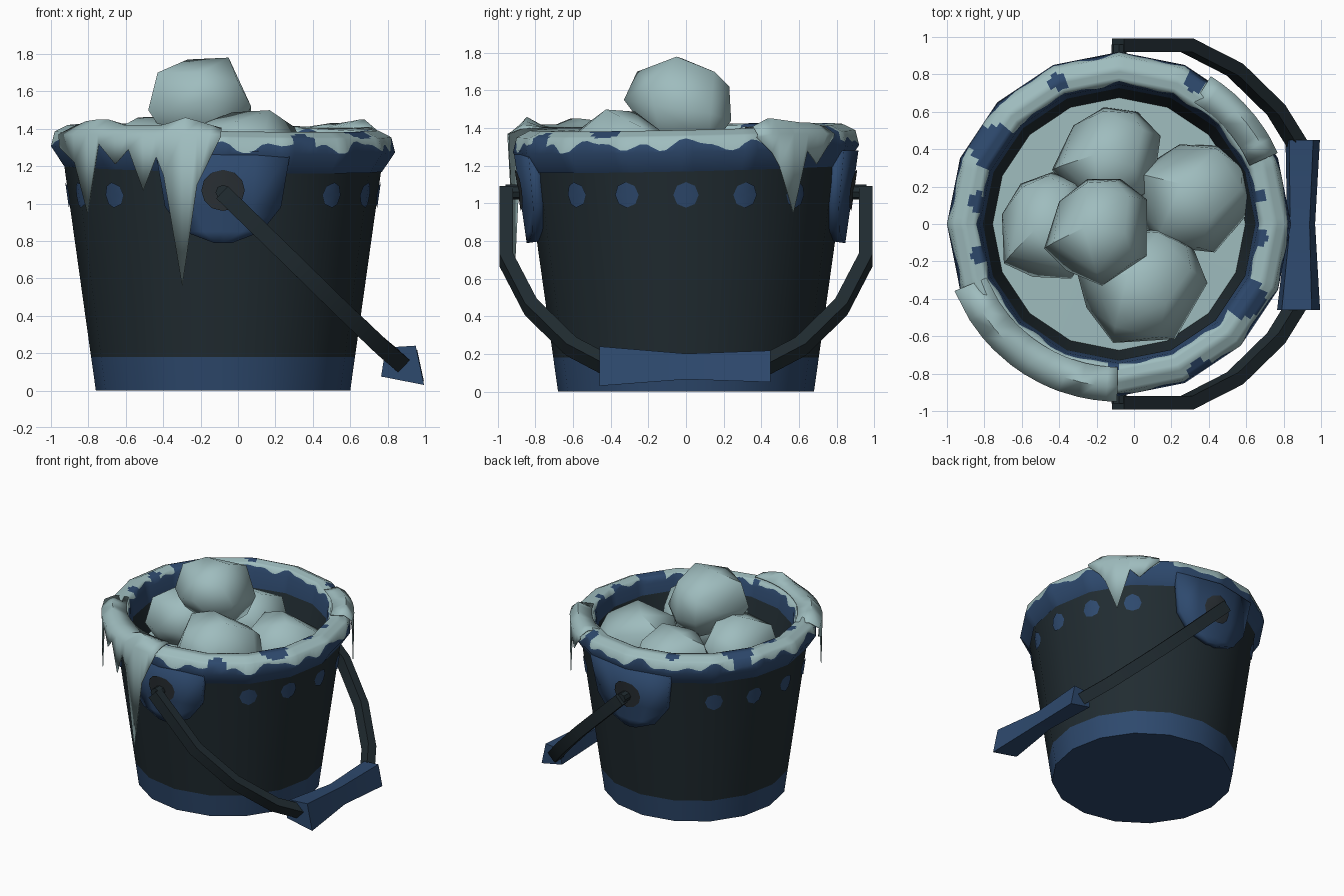
import bpy, bmesh, math, random
from mathutils import Vector

if "Cube" in bpy.data.objects:
    bpy.data.objects.remove(bpy.data.objects["Cube"])

random.seed(4)
CX = -0.08          # bucket axis
SIDES = 16


def material(name, rgb):
    m = bpy.data.materials.new(name)
    m.diffuse_color = (*rgb, 1)
    m.use_nodes = True
    m.node_tree.nodes["Principled BSDF"].inputs["Base Color"].default_value = m.diffuse_color
    return m


DARK = material("dark_metal", (0.015, 0.025, 0.031))
BLUE = material("blue_paint", (0.027, 0.067, 0.155))
SNOW = material("snow", (0.345, 0.505, 0.515))
GREY = material("grey_bolt", (0.025, 0.032, 0.038))


def make(name, verts, faces, mats, idx=None, angle=40):
    me = bpy.data.meshes.new(name)
    me.from_pydata([tuple(v) for v in verts], [], faces)
    for m in mats:
        me.materials.append(m)
    for i, p in enumerate(me.polygons):
        p.use_smooth = True
        if idx:
            p.material_index = idx[i]
    me.set_sharp_from_angle(angle=math.radians(angle))
    ob = bpy.data.objects.new(name, me)
    bpy.context.collection.objects.link(ob)
    return ob


def poly_r(r, th):
    """Radius of the 16-sided outline at an angle."""
    step = 2 * math.pi / SIDES
    return r * math.cos(step / 2) / math.cos(th % step - step / 2)


def polar(r, th, z):
    return (CX + r * math.cos(th), r * math.sin(th), z)


def tilted(r, th, z):
    """The rim leans slightly up to the back left."""
    return polar(r, th, z + 0.022 * r * math.sin(th) - 0.018 * r * math.cos(th))


def grid(name, rows, mats, idx=None, closed=False, angle=40):
    """Skin rows of points; idx(i, j) picks the colour of each face."""
    n = len(rows[0])
    faces, mi = [], []
    for i in range(len(rows) - 1):
        for j in range(n if closed else n - 1):
            k = (j + 1) % n
            faces.append((i * n + j, i * n + k, (i + 1) * n + k, (i + 1) * n + j))
            mi.append(idx(i, j) if idx else 0)
    return make(name, [p for r in rows for p in r], faces, mats, mi, angle)


def solidify(ob, t):
    m = ob.modifiers.new("thickness", "SOLIDIFY")
    m.thickness, m.offset = t, -1


def body_r(z):
    return 0.68 + 0.17 * z / 1.2


# Bucket shell: base, blue foot band, dark wall
def ring(r, z):
    return [polar(r, 2 * math.pi * j / SIDES, z) for j in range(SIDES)]


grid("bucket_body", [ring(0.001, 0), ring(0.68, 0), ring(body_r(0.18), 0.18), ring(0.85, 1.21)],
     [DARK, BLUE], lambda i, j: 1 if i < 2 else 0, True)
grid("inner_wall", [ring(0.73, 1.25), ring(0.67, 1.03)], [DARK], None, True)
grid("snow_floor", [ring(0.68, 1.05), ring(0.001, 1.06)], [SNOW], None, True)

# Rolled rim with a ragged snow covering and bare blue patches
N = SIDES * 10


def wave():
    ph = [random.uniform(0, 6.28) for _ in range(3)]
    return [max(0.03, min(0.97, 0.45 + 0.22 * math.sin(11 * t + ph[0]) + 0.2 * math.sin(19 * t + ph[1])
            + 0.18 * math.sin(29 * t + ph[2]))) for t in (2 * math.pi * j / N for j in range(N))]


def mix(a, b, f):
    return (a[0] + (b[0] - a[0]) * f, a[1] + (b[1] - a[1]) * f)


P = [(0.85, 1.185), (0.92, 1.29), (0.90, 1.37), (0.83, 1.405), (0.765, 1.395), (0.745, 1.35), (0.725, 1.21)]
bare = [(-.75, .41, .12), (.59, -.39, .11), (.33, .76, .06), (-.40, .76, .05), (-.84, .12, .05),
        (-.82, -.16, .05), (.67, -.07, .05), (.35, -.78, .06), (.66, .15, .04), (-.10, -.75, .03)]
outer, inner = wave(), wave()
columns = []
for j in range(N):
    th = 2 * math.pi * j / N
    prof = [P[0], P[1], mix(P[1], P[2], outer[j])]
    prof += [mix(P[2], P[3], k / 4) for k in range(4)] + [mix(P[3], P[4], k / 4) for k in range(5)]
    prof += [mix(P[4], P[5], inner[j]), P[5], P[6]]
    columns.append([tilted(poly_r(r, th), th, z) for r, z in prof])
rim_rows = list(zip(*columns))


def rim_colour(i, j):
    if not 2 <= i <= 11:
        return 0
    a, b = Vector(rim_rows[i][j]), Vector(rim_rows[i + 1][(j + 1) % N])
    c = (a + b) / 2
    return 0 if any(math.hypot(c.x - x, c.y - y) < r for x, y, r in bare) else 1


grid("rim", rim_rows, [BLUE, SNOW], rim_colour, True, 60)


# Hanging snow with icicles: (angle, top height, bottom height)
def snow_drape(name, r, cols):
    rows = [[polar(r - 0.005, t, zb) for t, _, zb in cols],
            [polar(r, t, 1.37) for t, _, _ in cols],
            [polar(0.87, t, zt) for t, zt, _ in cols],
            [polar(0.765, t, 1.405) for t, _, _ in cols]]
    solidify(grid(name, rows, [SNOW], angle=60), 0.006)


front = [(-.96, 1.41, 1.30), (-.88, 1.44, 1.22), (-.81, 1.45, .95), (-.75, 1.45, 1.32), (-.66, 1.42, 1.21),
         (-.59, 1.42, 1.29), (-.51, 1.42, 1.07), (-.44, 1.42, 1.25), (-.40, 1.43, 1.15), (-.30, 1.46, .56),
         (-.22, 1.44, 1.10), (-.15, 1.42, 1.24), (-.09, 1.40, 1.36)]
snow_drape("front_icicles", 0.95, [(2 * math.pi - math.acos((x - CX) / 0.95), a, b) for x, a, b in front])
side = [(.38, 1.41, 1.35), (.46, 1.45, 1.27), (.50, 1.45, 1.20), (.575, 1.44, .95), (.65, 1.43, 1.28),
        (.70, 1.43, 1.21), (.75, 1.42, 1.29), (.79, 1.41, 1.35)]
snow_drape("side_icicles", 0.93, [(math.asin(y / 0.93), a, b) for y, a, b in side])


# Round plates wrapped on the wall
def wall_disc(name, th0, z0, rad, off, mat, n):
    def on_wall(u, z):
        th = th0 + u / body_r(z0)
        return polar(poly_r(body_r(z), th) + off, th, z)
    pts = [on_wall(0, z0)]
    for k in range(n):
        a = 2 * math.pi * k / n + math.pi / 2
        pts.append(on_wall(rad * math.cos(a), z0 + rad * math.sin(a)))
    return make(name, pts, [(0, k + 1, (k + 1) % n + 1) for k in range(n)], [mat])


for k in (-2, -1, 0, 1, 2, 6, 7, 8, 9, 10):
    wall_disc("rivet", math.radians(22.5 * k), 1.045, 0.068, 0.006, BLUE, 8)

# Handle lugs with round bolt plates, front and back
for side_name, th0 in (("front", 1.5 * math.pi), ("back", 0.5 * math.pi)):
    rows = []
    for z, w in ((0.79, 0.05), (0.85, 0.21), (0.98, 0.31), (1.28, 0.36)):
        row = []
        for f in (-1, -0.5, 0, 0.5, 1):
            th = th0 + math.asin(f * w / (body_r(z) + 0.05))
            row.append(polar(poly_r(body_r(z), th) + 0.055, th, z))
        rows.append(row)
    solidify(grid(side_name + "_lug", rows, [BLUE]), 0.07)
    wall_disc(side_name + "_bolt_plate", th0, 1.07, 0.11, 0.063, GREY, 12)


# Carrying handle: square bar swept along a bent path, mirrored to the back
def loft(name, rings, mat):
    n = len(rings[0])
    ob = grid(name, rings, [mat], None, True, 30)
    bm = bmesh.new()
    bm.from_mesh(ob.data)
    bm.verts.ensure_lookup_table()
    last = len(bm.verts) - n
    bm.faces.new([bm.verts[i] for i in range(n)])
    bm.faces.new([bm.verts[last + i] for i in range(n)])
    bmesh.ops.recalc_face_normals(bm, faces=bm.faces[:])
    bm.to_mesh(ob.data)
    bm.free()
    return ob


def mirrored(ob):
    m = ob.modifiers.new("mirror", "MIRROR")
    m.use_axis = (False, True, False)


path = [Vector(p) for p in ((-0.085, 0.955, 1.06), (0.285, 0.955, 0.70), (0.54, 0.825, 0.45),
                            (0.76, 0.61, 0.24), (0.89, 0.40, 0.13))]
nrm = Vector((0.97, 0, 1)).normalized()
rings = []
for i, p in enumerate(path):
    t = (path[min(i + 1, 4)] - path[max(i - 1, 0)]).normalized()
    b = t.cross(nrm).normalized()
    rings.append([p + 0.045 * sx * nrm + 0.036 * sy * b for sx, sy in ((1, 1), (-1, 1), (-1, -1), (1, -1))])
mirrored(loft("handle_bar", rings, DARK))
pin = [[(CX + 0.04 * math.cos(a), y, 1.06 + 0.04 * math.sin(a))
        for a in (math.pi * k / 4 for k in range(8))] for y in (0.84, 0.96)]
mirrored(loft("handle_pin", pin, DARK))

# Flared blue grip
section = [(-0.10, 0.10), (0.06, 0.11), (0.105, -0.10), (-0.125, -0.055)]
loft("grip", [[(0.89 + dx + u * s, y, 0.13 + v * s) for u, v in section]
              for y, s, dx in ((-0.46, 1.0, 0), (0, 0.65, 0.01), (0.45, 0.8, 0.02))], BLUE)

# Snowballs: one faceted lump, reused at several sizes and turns
lump = [(-.28, -.08, -.02), (-.20, .17, 0), (-.05, .29, -.08), (.13, .29, -.08), (.27, .18, -.04), (.27, -.12, 0),
        (.03, -.28, .03), (-.16, -.20, -.02), (-.23, -.05, .18), (0, -.21, .18), (-.05, .27, .10), (.10, .28, .10),
        (-.07, .03, .25), (.15, 0, .26), (.17, .20, .18), (.20, -.15, .13), (-.15, -.05, -.22), (.15, -.07, -.25),
        (0, .17, -.24), (.20, .17, -.20)]
bm = bmesh.new()
for p in lump:
    bm.verts.new(p)
bmesh.ops.convex_hull(bm, input=bm.verts[:])
bmesh.ops.recalc_face_normals(bm, faces=bm.faces[:])
ball = bpy.data.meshes.new("snowball")
bm.to_mesh(ball)
bm.free()
ball.materials.append(SNOW)
for p in ball.polygons:
    p.use_smooth = True
ball.set_sharp_from_angle(angle=math.radians(52))
for loc, s, rot in (((-0.20, -0.05, 1.52), 1.0, 0), ((0.02, -0.34, 1.20), 1.15, -30), ((0.29, 0.14, 1.10), 1.1, -40),
                    ((-0.46, -0.04, 1.21), 1.0, 20), ((-0.15, 0.33, 1.15), 1.0, -8)):
    ob = bpy.data.objects.new("snowball", ball)
    ob.location, ob.scale, ob.rotation_euler = loc, (s, s, s), (0, 0, math.radians(rot))
    bpy.context.collection.objects.link(ob)
